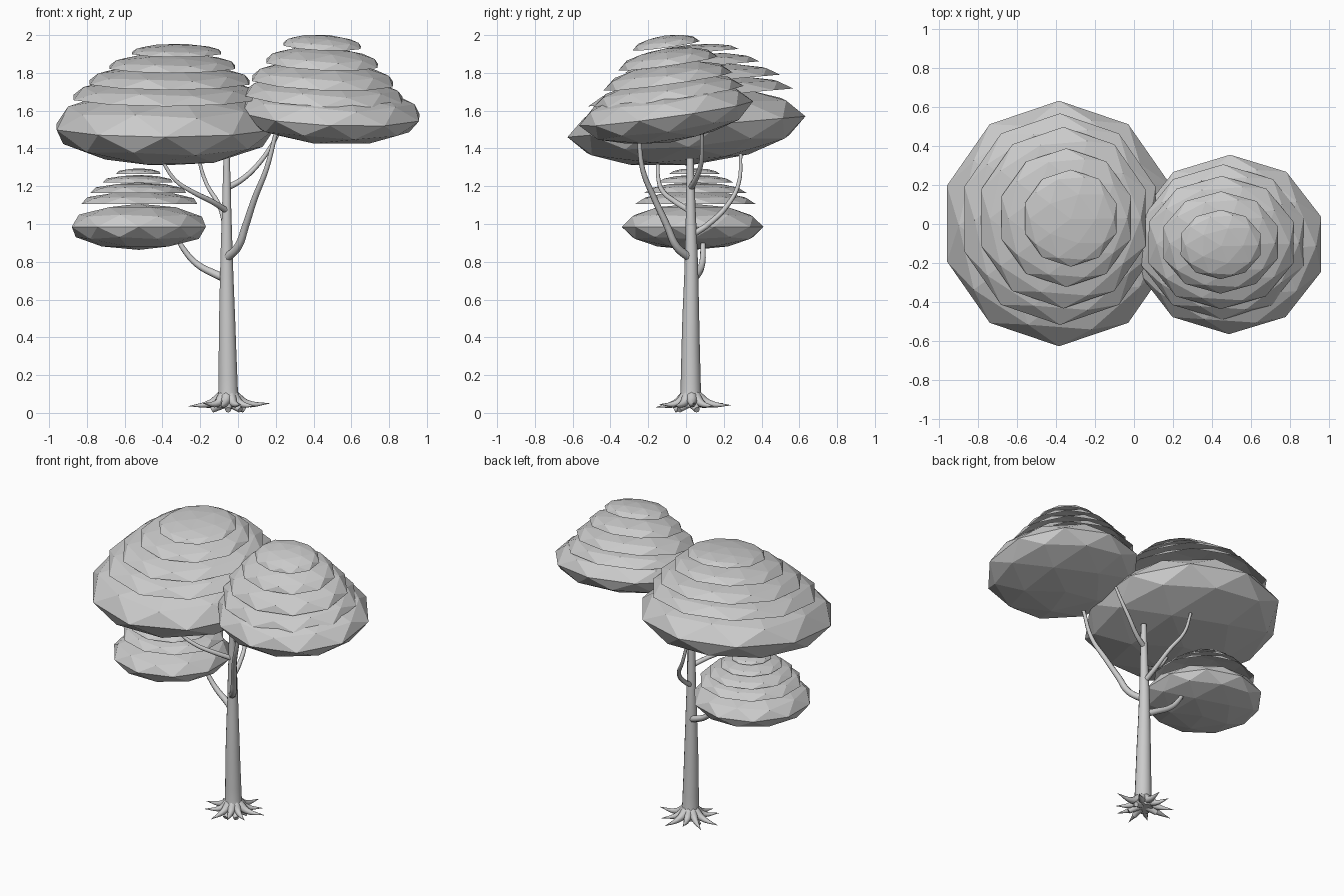
import bpy, bmesh, math
from mathutils import Matrix, Vector

if "Cube" in bpy.data.objects:
    bpy.data.objects.remove(bpy.data.objects["Cube"])

C18 = math.cos(math.radians(18))  # equator of the icosphere is a 10-gon


def new_object(name, bm):
    me = bpy.data.meshes.new(name)
    bm.to_mesh(me)
    bm.free()
    ob = bpy.data.objects.new(name, me)
    bpy.context.collection.objects.link(ob)
    return ob


def leaf_shell(name, x0, x1, y0, y1, z, height, tilt, half):
    """Flattened faceted icosphere fitted to an x/y extent; half keeps the dome only."""
    bm = bmesh.new()
    bmesh.ops.create_icosphere(bm, subdivisions=2, radius=1)
    if half:
        low = [v for v in bm.verts if v.co.z < -0.01]
        bmesh.ops.delete(bm, geom=low, context='VERTS')
    m = (Matrix.Translation(((x0 + x1) / 2, (y0 + y1) / 2, z))
         @ Matrix.Rotation(math.radians(tilt[1]), 4, 'Y')
         @ Matrix.Rotation(math.radians(tilt[0]), 4, 'X')
         @ Matrix.Diagonal(((x1 - x0) / 2 / C18, (y1 - y0) / 2, height, 1)))
    bm.transform(m)
    return new_object(name, bm)


def canopy(name, tilt, base, layers):
    leaf_shell(name + "_base", *base, tilt, False)
    for i, layer in enumerate(layers):
        leaf_shell(f"{name}_layer_{i + 1}", *layer, tilt, True)


def limb(name, pts, radii, res=3):
    """Tapered round tube along a smooth path, turned into a mesh."""
    cu = bpy.data.curves.new(name, 'CURVE')
    cu.dimensions = '3D'
    cu.bevel_depth = 1
    cu.bevel_resolution = res
    cu.use_fill_caps = True
    cu.resolution_u = 5
    sp = cu.splines.new('BEZIER')
    sp.bezier_points.add(len(pts) - 1)
    for bp, p, r in zip(sp.bezier_points, pts, radii):
        bp.co = p
        bp.radius = r
        bp.handle_left_type = bp.handle_right_type = 'AUTO'
    ob = bpy.data.objects.new(name, cu)
    bpy.context.collection.objects.link(ob)
    bpy.ops.object.select_all(action='DESELECT')
    ob.select_set(True)
    bpy.context.view_layer.objects.active = ob
    bpy.ops.object.convert(target='MESH')
    bpy.ops.object.shade_smooth_by_angle(angle=math.radians(50))
    return bpy.context.object


# Canopies: x0, x1, y0, y1, centre z, height
canopy("large_canopy", (5, 0),
       (-0.96, 0.19, -0.63, 0.635, 1.515, 0.205),
       [(-0.87, 0.11, -0.52, 0.57, 1.67, 0.105),
        (-0.785, 0.06, -0.435, 0.50, 1.75, 0.09),
        (-0.68, -0.015, -0.325, 0.39, 1.83, 0.07),
        (-0.56, -0.09, -0.22, 0.28, 1.905, 0.045)])
canopy("right_canopy", (8, 2.5),
       (0.02, 0.96, -0.57, 0.36, 1.585, 0.155),
       [(0.04, 0.87, -0.495, 0.31, 1.675, 0.105),
        (0.075, 0.82, -0.44, 0.25, 1.755, 0.10),
        (0.15, 0.74, -0.36, 0.17, 1.85, 0.08),
        (0.24, 0.65, -0.285, 0.075, 1.943, 0.055)])
canopy("small_canopy", (0, 0),
       (-0.88, -0.17, -0.34, 0.41, 0.985, 0.122),
       [(-0.83, -0.215, -0.27, 0.37, 1.105, 0.07),
        (-0.78, -0.275, -0.22, 0.32, 1.165, 0.055),
        (-0.715, -0.345, -0.15, 0.25, 1.22, 0.04),
        (-0.645, -0.41, -0.09, 0.18, 1.265, 0.03)])

# Trunk
limb("trunk",
     [(-0.05, 0.025, 0.03), (-0.052, 0.025, 0.12), (-0.057, 0.025, 0.45),
      (-0.06, 0.028, 0.8), (-0.06, 0.025, 1.1), (-0.06, 0.022, 1.35)],
     [0.064, 0.054, 0.046, 0.035, 0.025, 0.018])

# Branches
branches = {
    "low_left_branch": [(-0.06, 0.03, 0.71), (-0.12, 0.06, 0.735), (-0.22, 0.085, 0.79),
                        (-0.29, 0.09, 0.87), (-0.33, 0.09, 0.94)],
    "front_right_branch": [(-0.06, 0.02, 0.82), (0.0, -0.05, 0.88), (0.04, -0.1, 0.99),
                           (0.09, -0.17, 1.14), (0.15, -0.23, 1.29), (0.20, -0.25, 1.48)],
    "back_branch": [(-0.06, 0.03, 0.94), (-0.07, 0.12, 1.0), (-0.10, 0.22, 1.1),
                    (-0.17, 0.28, 1.22), (-0.215, 0.29, 1.37)],
    "upper_left_branch": [(-0.06, 0.02, 1.07), (-0.14, -0.06, 1.12), (-0.24, -0.12, 1.17),
                          (-0.33, -0.145, 1.23), (-0.40, -0.15, 1.33)],
    "upper_right_branch": [(-0.06, 0.025, 1.19), (0.02, 0.05, 1.235), (0.11, 0.08, 1.32),
                           (0.18, 0.085, 1.42), (0.22, 0.085, 1.49)],
}
for name, pts in branches.items():
    n = len(pts) - 1
    r0, r1 = (0.024, 0.011) if "low" in name or "front" in name else (0.017, 0.009)
    limb(name, pts, [r0 + (r1 - r0) * i / n for i in range(n + 1)], 2)

# Roots: angle, length, tip height
roots = [(4, 0.22, 0.05), (42, 0.18, 0.035), (78, 0.215, 0.04), (110, 0.18, 0.05),
         (145, 0.19, 0.03), (178, 0.21, 0.035), (222, 0.18, 0.05), (258, 0.19, 0.03),
         (292, 0.18, 0.045), (328, 0.17, 0.035)]
for i, (ang, length, tip) in enumerate(roots):
    d = Vector((math.cos(math.radians(ang)), math.sin(math.radians(ang)), 0))
    c = Vector((-0.052, 0.027, 0))
    path = [c + d * 0.03 + Vector((0, 0, 0.085)), c + d * length * 0.45 + Vector((0, 0, 0.05)),
            c + d * length + Vector((0, 0, tip))]
    limb(f"root_{i + 1}", path, [0.034, 0.02, 0.001], 2)

# Short stubs that touch the ground
for i, ang in enumerate((20, 160, 270, 315)):
    d = Vector((math.cos(math.radians(ang)), math.sin(math.radians(ang)), 0))
    c = Vector((-0.052, 0.027, 0))
    limb(f"root_stub_{i + 1}", [c + d * 0.03 + Vector((0, 0, 0.05)),
                                c + d * 0.09 + Vector((0, 0, 0.016))], [0.028, 0.016], 2)
